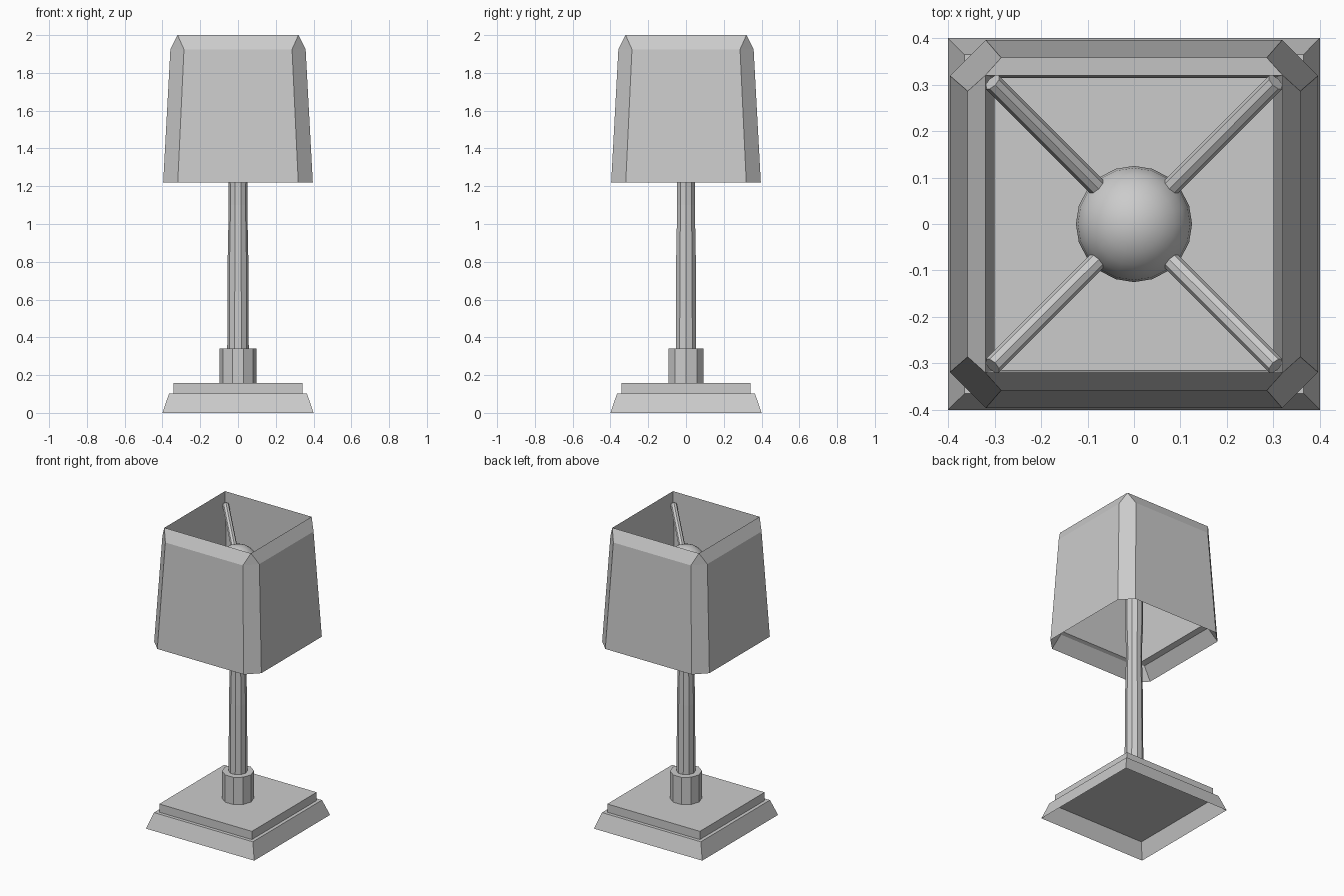
import bpy, bmesh
from math import cos, sin, tau
from mathutils import Vector

if "Cube" in bpy.data.objects:
    bpy.data.objects.remove(bpy.data.objects["Cube"])


def loft(name, rings, cap_top=False, cap_bottom=False):
    """Skin a stack of equal-length point rings, welding coincident points."""
    bm = bmesh.new()
    rows = [[bm.verts.new(p) for p in r] for r in rings]
    n = len(rows[0])
    for low, high in zip(rows, rows[1:]):
        for i in range(n):
            j = (i + 1) % n
            bm.faces.new((low[i], low[j], high[j], high[i]))
    if cap_top:
        bm.faces.new(rows[-1])
    if cap_bottom:
        bm.faces.new(rows[0][::-1])
    bmesh.ops.remove_doubles(bm, verts=bm.verts, dist=0.0005)
    bmesh.ops.dissolve_degenerate(bm, edges=bm.edges, dist=0.0005)
    mesh = bpy.data.meshes.new(name)
    bm.to_mesh(mesh)
    bm.free()
    ob = bpy.data.objects.new(name, mesh)
    bpy.context.collection.objects.link(ob)
    return ob


def polygon(r, z, n=10):
    return [(r * cos(tau * i / n), r * sin(tau * i / n), z) for i in range(n)]


def square(a, z):
    return [(-a, -a, z), (a, -a, z), (a, a, z), (-a, a, z)]


def cut_square(ax, ay, cut, z):
    """Square with its corners cut off by the given amount (0 = sharp)."""
    bx, by = ax - cut, ay - cut
    return [(-bx, -ay, z), (bx, -ay, z), (ax, -by, z), (ax, by, z),
            (bx, ay, z), (-bx, ay, z), (-ax, by, z), (-ax, -by, z)]


# stepped base, hollow underneath
loft("base_skirt", [square(0.4, 0), square(0.365, 0.103)], cap_top=True)
loft("base_step", [square(0.342, 0.103), square(0.342, 0.158)], cap_top=True)

# ten-sided collar and stem
loft("collar", [polygon(0.097, 0.158), polygon(0.097, 0.34)], cap_top=True)
stem = [(0.057, 0.34), (0.055, 0.8), (0.049, 1.1), (0.05, 1.2), (0.056, 1.32), (0.056, 1.64)]
loft("stem", [polygon(r, z) for r, z in stem], cap_top=True, cap_bottom=True)

# shade: outer wall, top bevel, then inner wall and lower lip
shade = [(0.32, 0.32, 0, 2.0), (0.30, 0.314, 0, 1.31), (0.335, 0.335, 0.035, 1.30),
         (0.396, 0.396, 0.077, 1.22), (0.358, 0.358, 0.072, 1.925), (0.32, 0.32, 0, 2.0)]
ob = loft("lamp_shade", [cut_square(*s) for s in shade])
bm = bmesh.new()
bm.from_mesh(ob.data)
bmesh.ops.recalc_face_normals(bm, faces=bm.faces)
bm.to_mesh(ob.data)
bm.free()

# bulb
bpy.ops.mesh.primitive_uv_sphere_add(segments=20, ring_count=12, radius=0.125, location=(0, 0, 1.72))
bpy.context.object.name = "bulb"
bpy.ops.object.shade_smooth_by_angle()

# four struts from bulb to shade corners
for sx in (-1, 1):
    for sy in (-1, 1):
        a = Vector((sx * 0.04, sy * 0.04, 1.735))
        b = Vector((sx * 0.305, sy * 0.305, 1.92))
        d = b - a
        bpy.ops.mesh.primitive_cylinder_add(vertices=8, radius=0.02, depth=d.length, location=(a + b) / 2,
                                            rotation=d.to_track_quat('Z', 'Y').to_euler())
        bpy.context.object.name = "shade_strut"
        bpy.ops.object.shade_smooth_by_angle()
